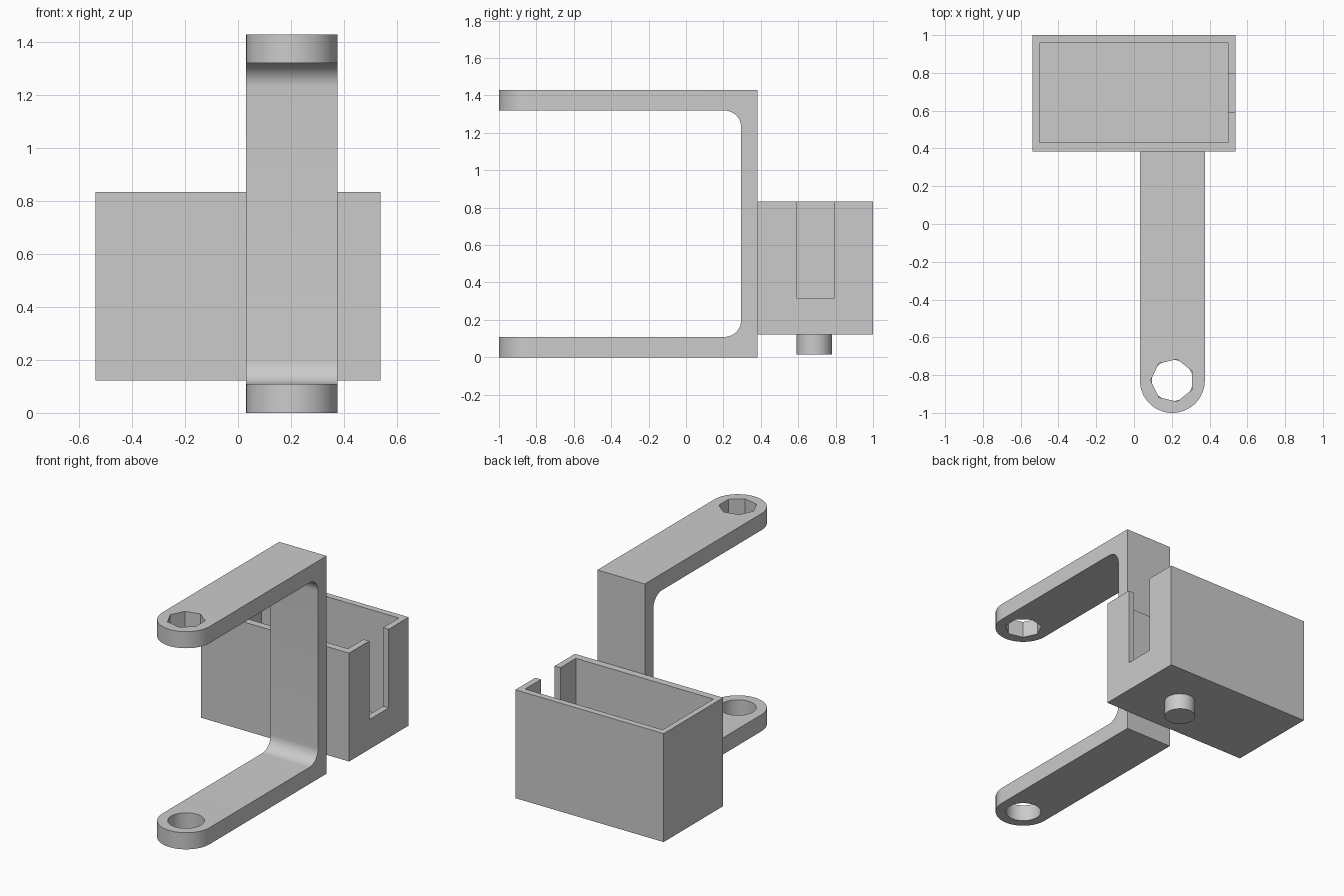
import bpy, bmesh
from math import pi, cos, sin
from mathutils import Vector

cube = bpy.data.objects.get("Cube")
if cube:
    bpy.data.objects.remove(cube, do_unlink=True)

GREY = (0.6, 0.6, 0.6, 1.0)
grey = bpy.data.materials.new("plain grey")
grey.use_nodes = True
grey.diffuse_color = GREY
grey.node_tree.nodes["Principled BSDF"].inputs["Base Color"].default_value = GREY


def prism(name, base, direction):
    """Extrude a closed outline of 3D points along a direction."""
    bm = bmesh.new()
    face = bm.faces.new([bm.verts.new(p) for p in base])
    ext = bmesh.ops.extrude_face_region(bm, geom=[face])
    verts = [g for g in ext["geom"] if isinstance(g, bmesh.types.BMVert)]
    bmesh.ops.translate(bm, verts=verts, vec=Vector(direction))
    bmesh.ops.recalc_face_normals(bm, faces=bm.faces)
    mesh = bpy.data.meshes.new(name)
    bm.to_mesh(mesh)
    bm.free()
    mesh.materials.append(grey)
    obj = bpy.data.objects.new(name, mesh)
    bpy.context.collection.objects.link(obj)
    return obj


def arc(cx, cy, r, start, end, steps):
    return [(cx + r * cos(start + (end - start) * i / steps),
             cy + r * sin(start + (end - start) * i / steps))
            for i in range(steps + 1)]


def upright(name, outline, z0, z1):
    return prism(name, [(x, y, z0) for x, y in outline], (0, 0, z1 - z0))


def box(name, x0, x1, y0, y1, z0, z1):
    return upright(name, [(x0, y0), (x1, y0), (x1, y1), (x0, y1)], z0, z1)


def round_bar(name, x, y, r, sides, z0, z1, turn=0):
    return upright(name, arc(x, y, r, turn, turn + 2 * pi, sides)[:-1], z0, z1)


def combine(obj, tool, operation):
    """Apply a boolean and discard the tool."""
    mod = obj.modifiers.new("boolean", "BOOLEAN")
    mod.object, mod.operation, mod.solver = tool, operation, "EXACT"
    bpy.context.view_layer.objects.active = obj
    bpy.ops.object.modifier_apply(modifier=mod.name)
    bpy.data.objects.remove(tool, do_unlink=True)


def smooth(obj):
    bpy.ops.object.select_all(action="DESELECT")
    obj.select_set(True)
    bpy.context.view_layer.objects.active = obj
    bpy.ops.object.shade_smooth_by_angle(angle=pi / 6)


# Key dimensions
X, HALF = 0.203, 0.172           # bracket centre line and half width
TIP = -1 + HALF                  # centre of the rounded arm ends
BACK, INNER, FILLET = 0.383, 0.295, 0.09
TOP, THICK = 1.428, 0.109

# C-shaped bracket: side profile with filleted inner corners
low, high = THICK, TOP - THICK
profile = [(-1, 0), (BACK, 0), (BACK, TOP), (-1, TOP), (-1, high)]
profile += arc(INNER - FILLET, high - FILLET, FILLET, pi / 2, 0, 12)
profile += arc(INNER - FILLET, low + FILLET, FILLET, 0, -pi / 2, 12)
profile += [(-1, low)]
bracket = prism("bracket", [(X - HALF - 0.1, y, z) for y, z in profile],
                (2 * HALF + 0.2, 0, 0))

# Plan outline trims the width and rounds both arm ends
plan = arc(X, TIP, HALF, pi, 2 * pi, 32) + [(X + HALF, BACK + 0.1), (X - HALF, BACK + 0.1)]
combine(bracket, upright("plan_trim", plan, -0.1, TOP + 0.1), "INTERSECT")

# Round hole in the lower arm, seven-sided hole in the upper arm
combine(bracket, round_bar("lower_hole", X, TIP, 0.109, 48, -0.1, 0.2), "DIFFERENCE")
combine(bracket, round_bar("upper_hole", X, TIP, 0.115, 7, 1.25, 1.6, pi), "DIFFERENCE")
smooth(bracket)

# Open-topped box with a slot in its left wall
holder = box("open_box", -0.538, 0.538, BACK, 1.0, 0.123, 0.834)
combine(holder, box("cavity", -0.501, 0.497, 0.431, 0.958, 0.163, 1.0), "DIFFERENCE")
combine(holder, box("slot", 0.45, 0.6, 0.592, 0.793, 0.318, 1.0), "DIFFERENCE")

# Peg under the box
peg = round_bar("bottom_peg", X, 0.686, 0.095, 48, 0.016, 0.123)
smooth(peg)
